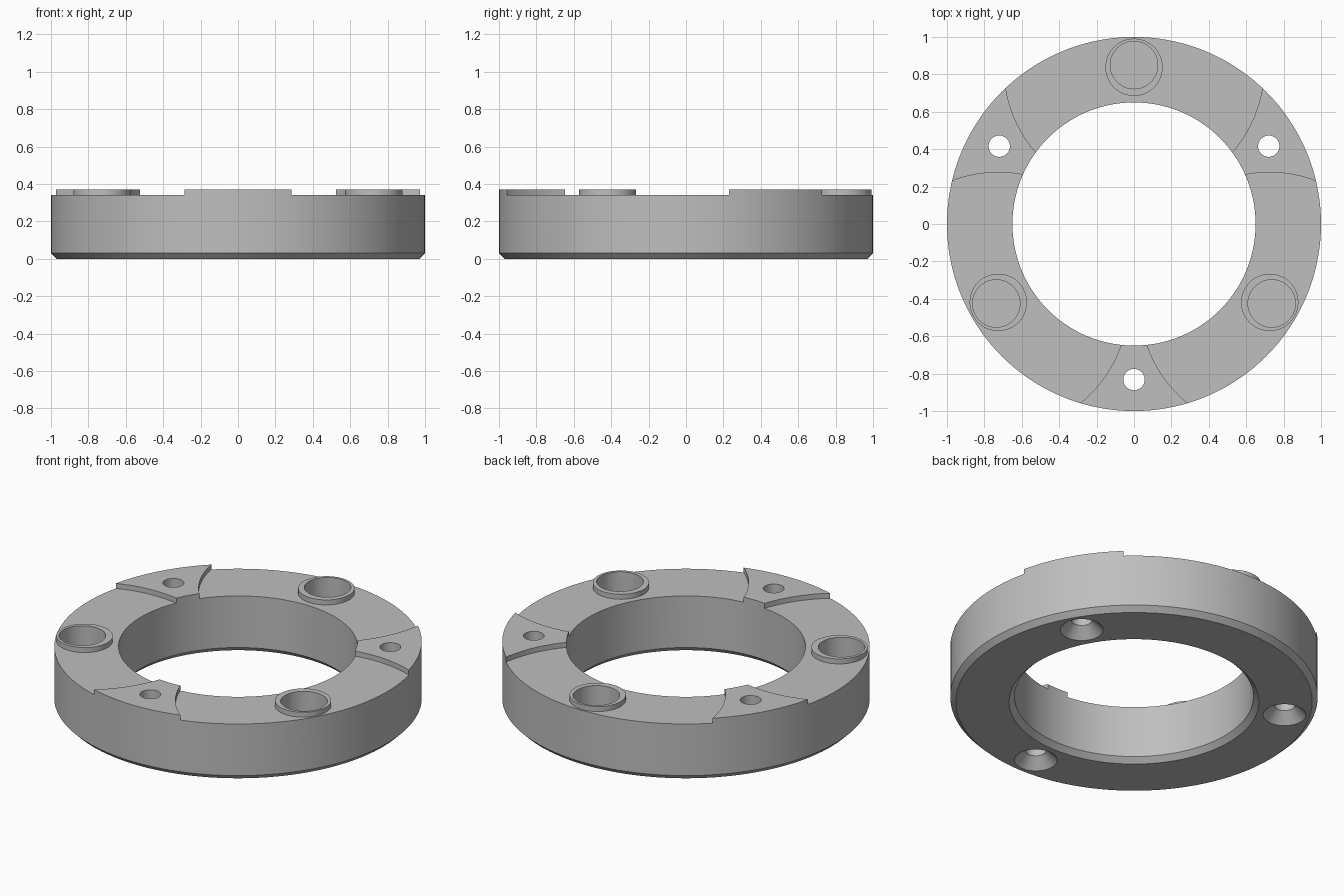
import bpy
import bmesh
from math import pi, radians, cos, sin

cube = bpy.data.objects.get("Cube")
if cube:
    bpy.data.objects.remove(cube)

TOP = 0.37        # height of pads and collars
FLOOR = 0.34      # height of the recessed top face
BOSS_R = 0.838    # distance of collars and screw holes from the axis

metal = bpy.data.materials.new("plain_grey")
metal.use_nodes = True
grey = (0.52, 0.52, 0.52, 1)
metal.diffuse_color = grey
metal.node_tree.nodes["Principled BSDF"].inputs["Base Color"].default_value = grey


def lathe(name, profile, steps, x=0, y=0):
    """Spin a closed (radius, height) profile about a vertical axis."""
    bm = bmesh.new()
    verts = [bm.verts.new((r, 0, z)) for r, z in profile]
    edges = [bm.edges.new((v, verts[i - 1])) for i, v in enumerate(verts)
             if profile[i][0] + profile[i - 1][0] > 0]
    bmesh.ops.spin(bm, geom=verts + edges, cent=(0, 0, 0), axis=(0, 0, 1),
                   angle=2 * pi, steps=steps, use_duplicate=False)
    bmesh.ops.remove_doubles(bm, verts=bm.verts, dist=1e-5)
    bmesh.ops.recalc_face_normals(bm, faces=bm.faces)
    mesh = bpy.data.meshes.new(name)
    bm.to_mesh(mesh)
    bm.free()
    mesh.materials.append(metal)
    obj = bpy.data.objects.new(name, mesh)
    obj.location = (x, y, 0)
    bpy.context.collection.objects.link(obj)
    return obj


def cut(target, cutter):
    """Subtract the cutter, then discard it."""
    cutter.hide_render = True
    mod = target.modifiers.new("cut", "BOOLEAN")
    mod.operation = "DIFFERENCE"
    mod.solver = "EXACT"
    mod.object = cutter
    bpy.context.view_layer.objects.active = target
    bpy.ops.object.modifier_apply(modifier=mod.name)
    bpy.data.objects.remove(cutter)


# Ring body with chamfered lower rims
ring = lathe("ring_body", [(0.68, 0), (0.97, 0), (1, 0.03), (1, TOP),
                           (0.65, TOP), (0.65, 0.03)], 144)

for k in range(3):
    a = radians(90 + 120 * k)
    c, s = cos(a), sin(a)
    # Round recess that leaves a collar standing and pads on either side
    cut(ring, lathe("recess_cutter", [(0.153, FLOOR), (0.695, FLOOR),
                                      (0.695, 0.5), (0.153, 0.5)],
                    96, BOSS_R * c, BOSS_R * s))
    # Blind pocket, slightly off-centre in the collar
    cut(ring, lathe("pocket_cutter", [(0, 0.1), (0.127, 0.1),
                                      (0.127, 0.5), (0, 0.5)],
                    64, 0.85 * c, 0.85 * s))
    # Screw hole through the opposite pad, countersunk from below
    cut(ring, lathe("screw_cutter", [(0, -0.06), (0.177, -0.06), (0.057, 0.06),
                                     (0.057, 0.5), (0, 0.5)],
                    48, -0.832 * c, -0.832 * s))

bpy.ops.object.select_all(action="DESELECT")
ring.select_set(True)
bpy.context.view_layer.objects.active = ring
bpy.ops.object.shade_smooth_by_angle(angle=radians(30))
